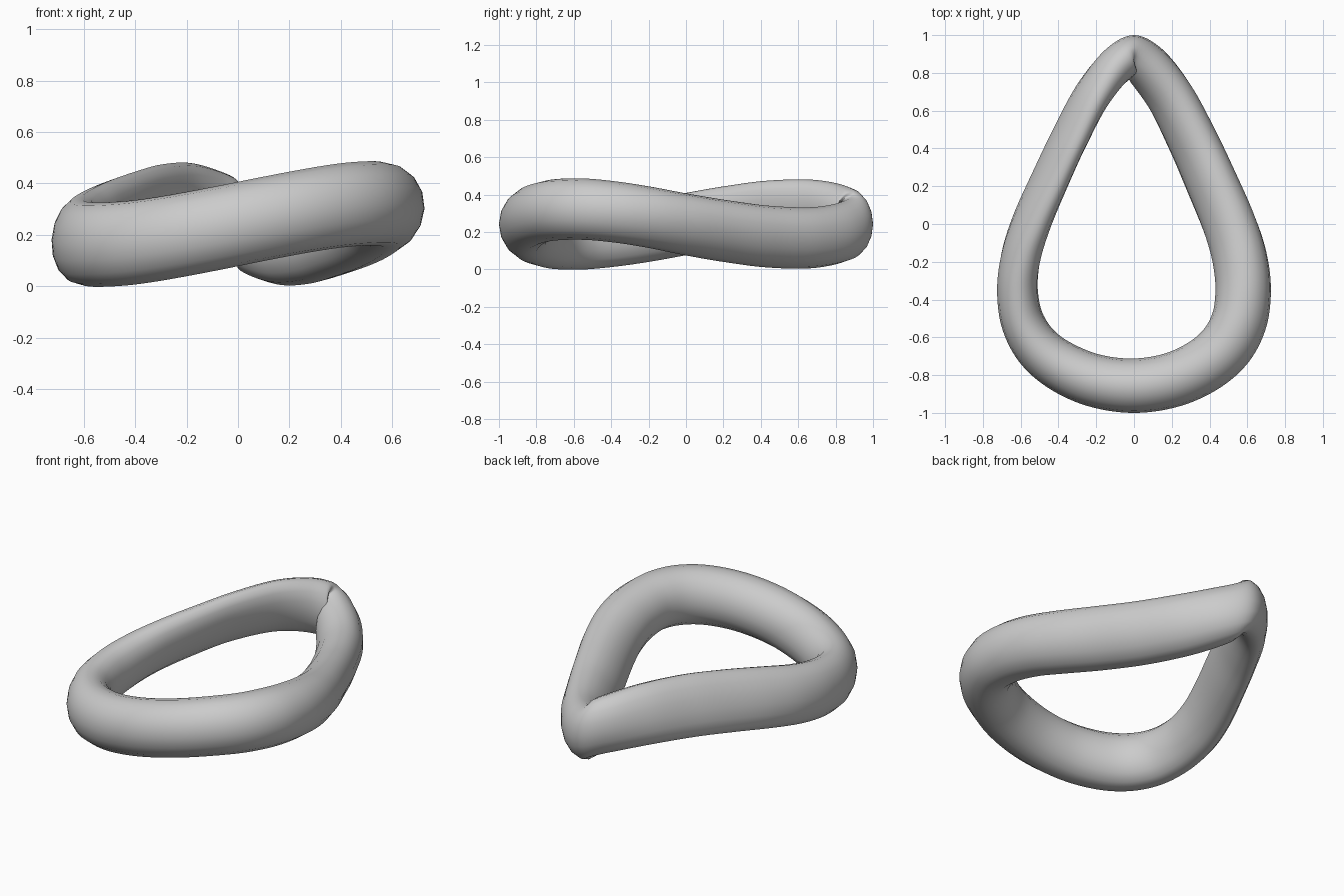
import bpy, bmesh, math
from mathutils import Vector

if "Cube" in bpy.data.objects:
    bpy.data.objects.remove(bpy.data.objects["Cube"])

# Half outline, back tip to front: outer x, y, centre height,
# half width of right / left strand, sideways lean of right / left cross-section
STATIONS = [
    (0.000, 1.000, 0.2425, 0.105, 0.105, 0.00, 0.00),
    (0.150, 0.925, 0.199, 0.122, 0.102, 0.05, -0.08),
    (0.300, 0.740, 0.169, 0.128, 0.098, 0.20, -0.36),
    (0.430, 0.500, 0.175, 0.133, 0.099, 0.27, -0.50),
    (0.535, 0.280, 0.203, 0.138, 0.101, 0.27, -0.48),
    (0.638, 0.050, 0.241, 0.143, 0.104, 0.20, -0.38),
    (0.702, -0.150, 0.276, 0.146, 0.106, 0.12, -0.22),
    (0.725, -0.350, 0.303, 0.147, 0.108, 0.05, -0.08),
    (0.699, -0.550, 0.320, 0.147, 0.115, 0.00, 0.00),
    (0.610, -0.727, 0.322, 0.147, 0.125, 0.00, 0.00),
    (0.460, -0.864, 0.312, 0.146, 0.134, 0.00, 0.00),
    (0.248, -0.963, 0.283, 0.145, 0.140, 0.00, 0.00),
    (0.000, -1.000, 0.2425, 0.144, 0.144, 0.00, 0.00),
]
HALF_HEIGHT = 0.164
SIDES, STEPS = 16, 7

# Full loop: right side front-wards, then the left side mirrored and flipped in height
loop = [(x, y, z, hr, lr) for x, y, z, hr, hl, lr, ll in STATIONS]
loop += [(-x, y, 0.485 - z, hl, ll)
         for x, y, z, hr, hl, lr, ll in reversed(STATIONS[1:-1])]


def spline(t):
    """Closed smooth curve through the stations."""
    n = len(loop)
    i, f = int(t), t - int(t)
    a, b, c, d = (Vector(loop[(i + k) % n]) for k in (-1, 0, 1, 2))
    return 0.5 * (2 * b + (c - a) * f + (2 * a - 5 * b + 4 * c - d) * f * f
                  + (3 * b - a - 3 * c + d) * f ** 3)


bm = bmesh.new()
rings = []
total = len(loop) * STEPS
for s in range(total):
    t = s / STEPS
    p = spline(t)
    q = spline(t + 0.3) - spline((t - 0.3) % len(loop))
    out = Vector((-q[1], q[0])).normalized()   # outward normal in plan
    h, lean = p[3], p[4]
    ring = []
    for k in range(SIDES):
        a = 2 * math.pi * k / SIDES
        w = h * (math.sqrt(1 - lean * lean) * math.cos(a) + lean * math.sin(a)) - h
        ring.append(bm.verts.new((p[0] + out.x * w, p[1] + out.y * w,
                                  p[2] + HALF_HEIGHT * math.sin(a))))
    rings.append(ring)

# Skin the closed tube
for s in range(total):
    r0, r1 = rings[s], rings[(s + 1) % total]
    for k in range(SIDES):
        m = (k + 1) % SIDES
        bm.faces.new((r0[k], r0[m], r1[m], r1[k])).smooth = True
bmesh.ops.recalc_face_normals(bm, faces=bm.faces)

mesh = bpy.data.meshes.new("teardrop_ring")
bm.to_mesh(mesh)
bm.free()
ring_obj = bpy.data.objects.new("teardrop_ring", mesh)
bpy.context.collection.objects.link(ring_obj)
